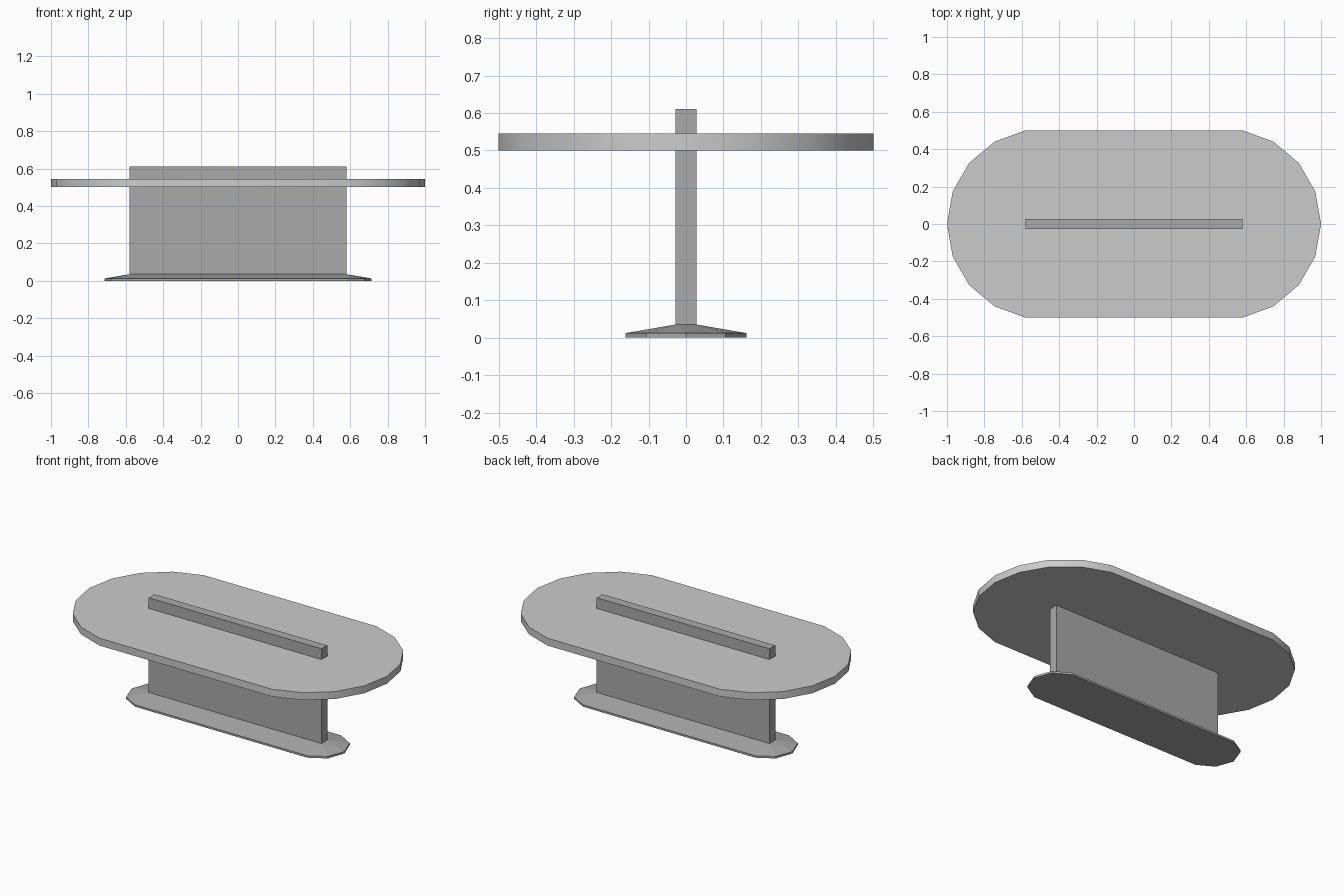
import bpy, bmesh
from math import sin, cos, radians

if "Cube" in bpy.data.objects:
    bpy.data.objects.remove(bpy.data.objects["Cube"])


def outline(cx, r, step):
    """Rounded-end oval: arcs from -80 to 80 degrees at each end."""
    right = [(cx + r * cos(radians(a)), r * sin(radians(a)))
             for a in range(-80, 81, step)]
    return right + [(-x, -y) for x, y in right]


def make_object(name, bm, grey=None):
    bmesh.ops.recalc_face_normals(bm, faces=bm.faces[:])
    mesh = bpy.data.meshes.new(name)
    bm.to_mesh(mesh)
    bm.free()
    obj = bpy.data.objects.new(name, mesh)
    bpy.context.collection.objects.link(obj)
    if grey is not None:
        mat = bpy.data.materials.get("dark_grey") or bpy.data.materials.new("dark_grey")
        mat.diffuse_color = (grey, grey, grey, 1)
        mat.use_nodes = True
        mat.node_tree.nodes["Principled BSDF"].inputs["Base Color"].default_value = mat.diffuse_color
        mesh.materials.append(mat)
    return obj


def prism(bm, pts, z0, z1, top=True):
    """Closed prism (or open-topped) over an outline; returns the upper ring."""
    lo = [bm.verts.new((x, y, z0)) for x, y in pts]
    hi = [bm.verts.new((x, y, z1)) for x, y in pts]
    n = len(pts)
    bm.faces.new(lo[::-1])
    for i in range(n):
        j = (i + 1) % n
        bm.faces.new((lo[i], lo[j], hi[j], hi[i]))
    if top:
        bm.faces.new(hi)
    return hi


HX, HY = 0.58, 0.028   # upright panel half sizes

# Tabletop with softly shaded rim
bm = bmesh.new()
prism(bm, outline(0.492, 0.508, 20), 0.5, 0.545)
top = make_object("tabletop", bm)
bpy.context.view_layer.objects.active = top
top.select_set(True)
bpy.ops.object.shade_smooth_by_angle(angle=radians(30))
top.select_set(False)

# Upright panel running through the tabletop
bm = bmesh.new()
rect = [(HX, -HY), (HX, HY), (-HX, HY), (-HX, -HY)]
prism(bm, rect, 0.035, 0.61)
make_object("upright_panel", bm, 0.4)

# Foot plate: low rim, then slopes rising to the panel's footprint
bm = bmesh.new()
ring = prism(bm, outline(0.5505, 0.1645, 40), 0, 0.012, top=False)
corners = [bm.verts.new((x, y, 0.035)) for x, y in rect]
n = len(ring)
owner = [0, 0, 0, 1, 1, 2, 2, 2, 3, 3]   # panel corner nearest each rim point
for i in range(n):
    j = (i + 1) % n
    a, b = corners[owner[i]], corners[owner[j]]
    bm.faces.new((ring[i], ring[j], a) if a is b else (ring[i], ring[j], b, a))
bm.faces.new(corners)
# Split the twisted end quads into triangles
bmesh.ops.triangulate(bm, faces=[f for f in bm.faces if len(f.verts) == 4 and
                                 abs(f.calc_center_median().x) > HX and
                                 f.calc_center_median().z > 0.013])
make_object("foot_plate", bm, 0.4)
